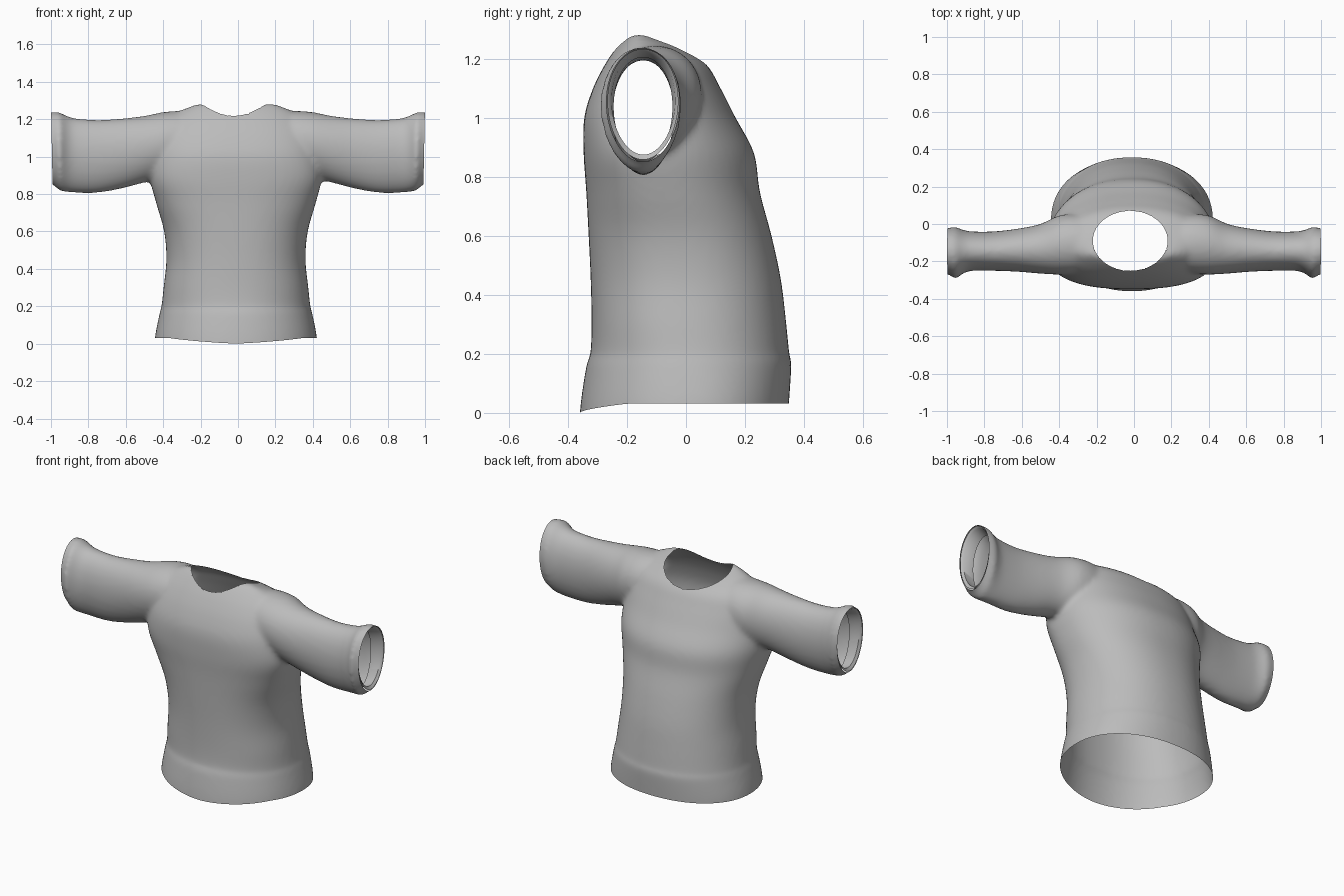
import bpy, bmesh, math
from mathutils import Vector

if "Cube" in bpy.data.objects:
    bpy.data.objects.remove(bpy.data.objects["Cube"])

fabric = bpy.data.materials.new("grey fabric")
fabric.use_nodes = True
colour = (0.5, 0.5, 0.5, 1)
fabric.diffuse_color = colour
fabric.node_tree.nodes["Principled BSDF"].inputs["Base Color"].default_value = colour

SIDES = 64


def power(v, n):
    return math.copysign(abs(v) ** n, v)


def refine(rows, steps=4):
    """Insert smoothly curved rows between the given ones."""
    result = []
    for i in range(len(rows) - 1):
        before, a, b, after = (rows[max(i - 1, 0)], rows[i], rows[i + 1], rows[min(i + 2, len(rows) - 1)])
        for s in range(steps):
            t = s / steps
            result.append([0.5 * (2 * q + (r - p) * t + (2 * p - 5 * q + 4 * r - w) * t ** 2
                                  + (3 * q - p - 3 * r + w) * t ** 3)
                           for p, q, r, w in zip(before, a, b, after)])
    return result + [list(rows[-1])]


def loft(bm, rings, capped=True):
    """Skin a list of point rings into a tube."""
    loops = [[bm.verts.new(p) for p in ring] for ring in rings]
    for a, b in zip(loops, loops[1:]):
        for i in range(SIDES):
            j = (i + 1) % SIDES
            bm.faces.new((a[i], a[j], b[j], b[i]))
    if capped:
        bm.faces.new(loops[0])
        bm.faces.new(loops[-1])
    bmesh.ops.recalc_face_normals(bm, faces=bm.faces)


def torso_ring(z, front, widest, back, half, squareness):
    """Oval with a flatter front half and a rounder back half."""
    ring = []
    for i in range(SIDES):
        a = math.tau * i / SIDES
        s = math.sin(a)
        n = 0.92 if s > 0 else squareness
        depth = back - widest if s > 0 else widest - front
        ring.append(Vector((-0.011 + half * power(math.cos(a), n), widest + depth * power(s, n), z)))
    return ring


def sleeve_ring(side, x, front, back, low, high):
    ring = []
    for i in range(SIDES):
        a = math.tau * i / SIDES
        egg = 1 + 0.06 * math.sin(a)
        ring.append(Vector((side * x, (front + back) / 2 + (back - front) / 2 * math.cos(a) * egg,
                            (low + high) / 2 + (high - low) / 2 * math.sin(a))))
    return ring


def make_object(name, bm):
    mesh = bpy.data.meshes.new(name)
    bm.to_mesh(mesh)
    bm.free()
    obj = bpy.data.objects.new(name, mesh)
    bpy.context.collection.objects.link(obj)
    mesh.materials.append(fabric)
    return obj


# height, front, widest point, back, half width, front squareness
torso = [(-.1, -.365, .02, .342, .439, .95), (.02, -.358, .02, .35, .431, .95),
         (.16, -.337, .01, .357, .407, .95), (.2, -.324, .01, .35, .398, .93),
         (.3, -.32, 0, .34, .387, .9), (.45, -.323, -.01, .322, .372, .88),
         (.6, -.33, -.04, .29, .384, .86), (.75, -.338, -.09, .25, .426, .83),
         (.88, -.347, -.13, .231, .458, .8), (1.0, -.345, -.13, .168, .45, .8),
         (1.1, -.315, -.12, .117, .43, .82), (1.18, -.275, -.11, .07, .39, .85),
         (1.235, -.238, -.125, -.01, .32, .9), (1.265, -.212, -.15, -.08, .25, .95),
         (1.281, -.19, -.16, -.13, .21, 1)]

# distance out, front, back, bottom, top
sleeve = [(.2, -.24, .02, .93, 1.24), (.3, -.262, .05, .91, 1.245), (.4, -.27, .045, .885, 1.238),
          (.5, -.265, 0, .862, 1.218), (.62, -.255, -.025, .83, 1.204), (.75, -.25, -.04, .807, 1.196),
          (.87, -.25, -.04, .807, 1.205), (.92, -.268, -.03, .812, 1.22),
          (.955, -.292, -.015, .82, 1.237), (.99, -.27, -.022, .85, 1.238),
          (1.06, -.255, -.03, .88, 1.225)]

# Solid body with both sleeves, blended into one skin
bm = bmesh.new()
loft(bm, [torso_ring(*r) for r in refine(torso)])
for side in (-1, 1):
    loft(bm, [sleeve_ring(side, *r) for r in refine(sleeve)])
shirt = make_object("shirt_body", bm)

remesh = shirt.modifiers.new("blend", 'REMESH')
remesh.mode = 'VOXEL'
remesh.voxel_size = 0.013
soften = shirt.modifiers.new("soften", 'SMOOTH')
soften.factor = 0.5
soften.iterations = 10

# Neck opening cutter
NECK = Vector((-0.02, -0.09))
RX, RY = 0.2, 0.16
bm = bmesh.new()
loft(bm, [[Vector((NECK.x + RX * math.cos(math.tau * i / SIDES),
                   NECK.y + RY * math.sin(math.tau * i / SIDES), z)) for i in range(SIDES)]
          for z in (1.0, 1.5)])
cutter = make_object("neck_cutter", bm)
cutter.hide_render = True
cut = shirt.modifiers.new("neck", 'BOOLEAN')
cut.operation = 'DIFFERENCE'
cut.object = cutter

bpy.context.view_layer.update()
final = bpy.data.meshes.new_from_object(shirt.evaluated_get(bpy.context.evaluated_depsgraph_get()))
shirt.modifiers.clear()
bpy.data.objects.remove(cutter)

# Open the neck, hem and cuffs
bm = bmesh.new()
bm.from_mesh(final)


def in_neck(p):
    return p.z > 0.95 and math.hypot((p.x - NECK.x) / RX, (p.y - NECK.y) / RY) < 1.004


bmesh.ops.delete(bm, geom=[f for f in bm.faces if in_neck(f.calc_center_median())], context='FACES')
for point, normal in (((0, 0, 0), (0, 0, -1)), ((.995, 0, 1.03), (1, 0, -.02)),
                      ((-.995, 0, 1.03), (-1, 0, -.02))):
    bmesh.ops.bisect_plane(bm, geom=bm.verts[:] + bm.edges[:] + bm.faces[:],
                           plane_co=point, plane_no=normal, clear_outer=True)

# Hem rises away from the front
for v in bm.verts:
    if v.co.z < 0.2:
        rise = min(1, max(0, (v.co.y + 0.36) / 0.16)) ** 0.6
        v.co.z += 0.031 * rise * (1 - v.co.z / 0.2)
for f in bm.faces:
    f.material_index = 0
bm.to_mesh(final)
bm.free()
shirt.data = final
final.materials.clear()
final.materials.append(fabric)

# Turned-in cuff linings
linings = []
for side, name in ((1, "left_cuff_lining"), (-1, "right_cuff_lining")):
    bm = bmesh.new()
    loft(bm, [sleeve_ring(side, *r) for r in
              ((.993, -.266, -.026, .858, 1.233), (.982, -.252, -.037, .875, 1.222),
               (.92, -.245, -.046, .85, 1.205))], capped=False)
    linings.append(make_object(name, bm))

for obj in [shirt] + linings:
    bpy.ops.object.select_all(action='DESELECT')
    obj.select_set(True)
    bpy.context.view_layer.objects.active = obj
    bpy.ops.object.shade_smooth_by_angle(angle=math.radians(50))
